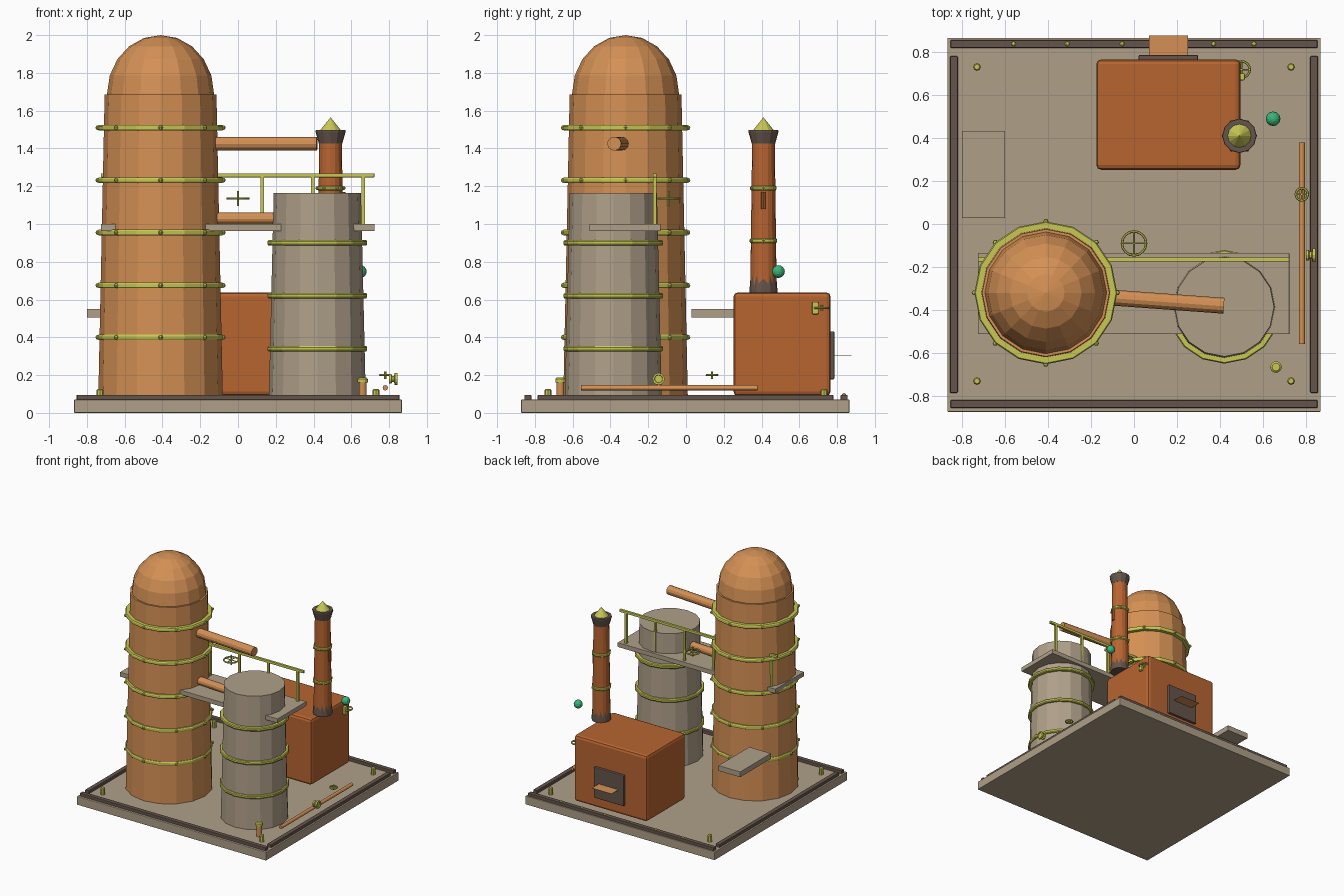
import bpy, bmesh, math
from mathutils import Vector

if "Cube" in bpy.data.objects:
    bpy.data.objects.remove(bpy.data.objects["Cube"])


def mat(name, rgb):
    m = bpy.data.materials.new(name)
    m.diffuse_color = (*rgb, 1)
    m.use_nodes = True
    m.node_tree.nodes["Principled BSDF"].inputs["Base Color"].default_value = m.diffuse_color
    return m


TAN = mat("weathered tan", (0.43, 0.35, 0.25))
COPPER = mat("copper", (0.66, 0.28, 0.09))
RUST = mat("rust orange", (0.48, 0.13, 0.03))
BROWN = mat("dark brown", (0.13, 0.09, 0.07))
BRASS = mat("yellow brass", (0.58, 0.58, 0.09))
GREEN = mat("green glass", (0.04, 0.46, 0.19))


def finish(name, bm, m):
    bmesh.ops.recalc_face_normals(bm, faces=bm.faces)
    me = bpy.data.meshes.new(name)
    bm.to_mesh(me)
    bm.free()
    ob = bpy.data.objects.new(name, me)
    bpy.context.collection.objects.link(ob)
    me.materials.append(m)
    return ob


def box(name, x, y, z, m, bevel=0.004):
    bm = bmesh.new()
    bmesh.ops.create_cube(bm, size=1)
    for v in bm.verts:
        for i, (a, b) in enumerate((x, y, z)):
            v.co[i] = (a + b) / 2 + v.co[i] * (b - a)
    if bevel:
        bmesh.ops.bevel(bm, geom=bm.edges[:], offset=bevel, segments=2,
                        profile=0.5, affect='EDGES')
    return finish(name, bm, m)


def lathe(name, pos, profile, m, n=16, axis=(0, 0, 1), turn=0.0):
    """Closed solid from (radius, height) pairs around an axis."""
    bm = bmesh.new()
    q = Vector((0, 0, 1)).rotation_difference(Vector(axis))
    rings = []
    for r, h in profile:
        if r == 0:
            rings.append([bm.verts.new(Vector(pos) + q @ Vector((0, 0, h)))])
        else:
            rings.append([bm.verts.new(Vector(pos) + q @ Vector(
                (r * math.cos(turn + k * math.tau / n), r * math.sin(turn + k * math.tau / n), h)))
                for k in range(n)])
    for a, b in zip(rings, rings[1:]):
        for k in range(n):
            j = (k + 1) % n
            if len(b) == 1:
                bm.faces.new((a[k], a[j], b[0]))
            elif len(a) == 1:
                bm.faces.new((a[0], b[j], b[k]))
            else:
                bm.faces.new((a[k], a[j], b[j], b[k]))
    for r in (rings[0], rings[-1]):
        if len(r) > 1:
            bm.faces.new(r)
    return finish(name, bm, m)


def rod(name, a, b, r, m, n=12):
    d = Vector(b) - Vector(a)
    return lathe(name, a, [(r, 0), (r, d.length)], m, n, d.normalized())


def ball(name, pos, r, m, u=8, v=6):
    prof = [(0 if i in (0, v) else r * math.sin(math.pi * i / v),
             -r * math.cos(math.pi * i / v)) for i in range(v + 1)]
    return lathe(name, pos, prof, m, u)


def band(name, x, y, z, r, h, bolts=0, n=16):
    lathe(name, (x, y, z), [(r - 0.005, -h / 2), (r, -h / 4), (r, h / 4), (r - 0.005, h / 2)], BRASS, n)
    for k in range(bolts):
        a = k * math.tau / bolts
        ball(name + "_bolt", (x + r * math.cos(a), y + r * math.sin(a), z), h * 0.42, BRASS, 6, 4)


def handwheel(name, x, y, z, r, stem):
    bpy.ops.mesh.primitive_torus_add(location=(x, y, z), major_radius=r, minor_radius=0.006,
                                     major_segments=16, minor_segments=6)
    ob = bpy.context.object
    ob.name = name
    ob.data.materials.append(BRASS)
    rod(name + "_spoke_x", (x - r, y, z), (x + r, y, z), 0.004, BRASS, 6)
    rod(name + "_spoke_y", (x, y - r, z), (x, y + r, z), 0.004, BRASS, 6)
    rod(name + "_stem", (x, y, z - stem), (x, y, z + stem), 0.006, BRASS, 8)


# base plate and edge rails
box("base_plate", (-0.868, 0.868), (-0.873, 0.865), (0, 0.07), TAN)
for s in (-1, 1):
    box("rail_y", (-0.853, 0.853), (s * 0.837 - 0.018, s * 0.837 + 0.018), (0.065, 0.095), BROWN)
    box("rail_x", (s * 0.837 - 0.018, s * 0.837 + 0.018), (-0.785, 0.78), (0.065, 0.095), BROWN)
    for t in (-1, 1):
        lathe("corner_bolt", (s * 0.73, t * 0.73, 0.06), [(0.018, 0), (0.018, 0.06), (0.012, 0.067)], BRASS, 8)
for x in (-0.56, -0.31, -0.055, 0.16, 0.37, 0.558):
    ball("rail_rivet", (x, 0.837, 0.095), 0.011, BRASS)

# main tower with dome and bands
TX, TY = -0.41, -0.32
lathe("main_tower", (TX, TY, 0), [(0.33, 0.065), (0.296, 1.685)], COPPER)
R = 0.283
lathe("tower_dome", (TX, TY, 1.69),
      [(R, -0.01)] + [(R * math.cos(i * math.pi / 10), 0.31 * math.sin(i * math.pi / 10))
                      for i in range(5)] + [(0, 0.31)], COPPER)
for z in (0.4, 0.675, 0.955, 1.232, 1.51):
    band("tower_band", TX, TY, z, 0.332, 0.03, 8)

# second tank
KX, KY = 0.42, -0.385
lathe("side_tank", (KX, KY, 0), [(0.257, 0.065), (0.231, 1.165)], TAN)
for z in (0.34, 0.62, 0.9):
    band("tank_band", KX, KY, z, 0.264, 0.028)

# connecting pipes
rod("upper_pipe", (TX, TY, 1.425), (0.418, -0.38, 1.425), 0.037, COPPER)
rod("lower_pipe", (TX, TY, 1.03), (0.418, -0.38, 1.03), 0.032, COPPER)

# walkway, railing and side step
box("walkway", (-0.725, 0.722), (-0.512, -0.135), (0.963, 1.0), TAN, 0.002)
box("hand_rail", (-0.725, 0.722), (-0.175, -0.155), (1.247, 1.268), BRASS, 0.003)
for k in range(6):
    x = -0.672 + k * 0.267
    box("rail_post", (x - 0.009, x + 0.009), (-0.174, -0.156), (0.995, 1.255), BRASS, 0)
box("side_step", (-0.8, -0.6), (0.028, 0.432), (0.505, 0.55), TAN, 0.002)

# furnace with door and ash shelf
box("furnace", (-0.175, 0.495), (0.252, 0.765), (0.09, 0.638), RUST, 0.022)
box("furnace_door", (0.022, 0.298), (0.75, 0.786), (0.178, 0.432), BROWN, 0.006)
box("ash_shelf", (0.07, 0.25), (0.77, 0.877), (0.302, 0.305), COPPER, 0)

# chimney
CX, CY = 0.49, 0.41
lathe("chimney_shaft", (CX, CY, 0), [(0.07, 0.64), (0.06, 1.44)], RUST)
lathe("chimney_foot", (CX, CY, 0), [(0.074, 0.635), (0.074, 0.65), (0.068, 0.725)], BROWN, 12)
lathe("chimney_collar", (CX, CY, 0), [(0.062, 1.425), (0.08, 1.49), (0.078, 1.497)], BROWN, 12)
lathe("chimney_cap", (CX, CY, 0), [(0.06, 1.49), (0, 1.565)], BRASS, 12)
band("chimney_band", CX, CY, 0.912, 0.073, 0.024, 6)
band("chimney_band", CX, CY, 1.19, 0.07, 0.024, 6)
rod("chimney_plug", (CX + 0.066, CY, 1.08), (CX + 0.066, CY, 1.17), 0.012, RUST, 8)
ball("green_lamp", (0.647, 0.489, 0.748), 0.034, GREEN, 12, 8)

# hand wheels
handwheel("tower_wheel", 0, -0.09, 1.135, 0.056, 0.04)
handwheel("pipe_wheel", 0.78, 0.138, 0.2, 0.028, 0.02)
handwheel("furnace_wheel", 0.5, 0.718, 0.556, 0.038, 0.015)
box("furnace_valve", (0.485, 0.515), (0.668, 0.702), (0.522, 0.588), BRASS, 0.006)

# floor pipe, gauge and drain stub
rod("floor_pipe", (0.78, -0.557, 0.133), (0.78, 0.378, 0.133), 0.014, COPPER)
lathe("pressure_gauge", (0.8, -0.145, 0.18),
      [(0.025, 0), (0.025, 0.012), (0.016, 0.016), (0.016, 0.026), (0.032, 0.03), (0.032, 0.044),
       (0.022, 0.044), (0.02, 0.038)], BRASS, 12, (1, 0, 0))
lathe("drain_stub", (0.66, -0.665, 0), [(0.02, 0.065), (0.02, 0.165)], COPPER, 12)
lathe("drain_cap", (0.66, -0.665, 0), [(0.027, 0.16), (0.027, 0.18), (0.018, 0.188)], BRASS, 12)
